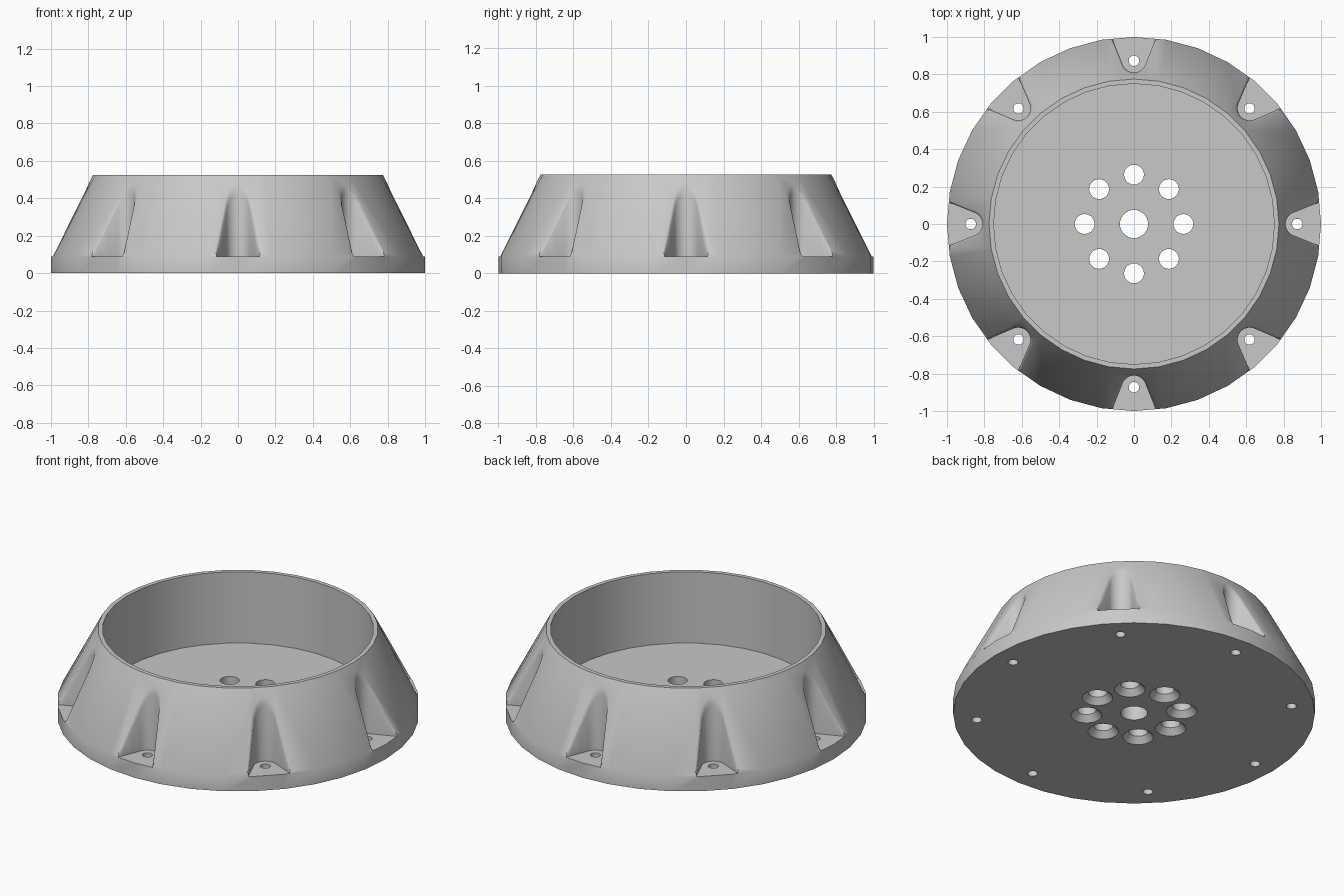
import bpy, bmesh, math
from mathutils import Matrix, Vector

cube = bpy.data.objects.get("Cube")
if cube:
    bpy.data.objects.remove(cube, do_unlink=True)

FLOOR, TOP, R_BASE, R_TOP, R_IN = 0.09, 0.525, 1.0, 0.775, 0.75

grey = bpy.data.materials.new("plain_grey")
grey.use_nodes = True
colour = (0.58, 0.58, 0.58, 1)
grey.diffuse_color = colour
grey.node_tree.nodes["Principled BSDF"].inputs["Base Color"].default_value = colour


def loft(bm, rings):
    """Skin a stack of equal point rings and cap both ends."""
    loops = [[bm.verts.new(p) for p in ring] for ring in rings]
    for a, b in zip(loops, loops[1:]):
        for i in range(len(a)):
            j = (i + 1) % len(a)
            bm.faces.new((a[i], a[j], b[j], b[i]))
    bm.faces.new(list(reversed(loops[0])))
    bm.faces.new(loops[-1])


def lathe(bm, profile, sides, centre=(0, 0)):
    turns = [math.tau * i / sides for i in range(sides)]
    loft(bm, [[Vector((centre[0] + r * math.cos(t), centre[1] + r * math.sin(t), z))
               for t in turns] for r, z in profile])


def finish(bm, name):
    bmesh.ops.recalc_face_normals(bm, faces=bm.faces)
    mesh = bpy.data.meshes.new(name)
    bm.to_mesh(mesh)
    bm.free()
    mesh.materials.append(grey)
    obj = bpy.data.objects.new(name, mesh)
    bpy.context.collection.objects.link(obj)
    return obj


def pocket_ring(offset, height):
    """Rounded, outward-flaring outline; height(r, i) gives z."""
    t, mid, a = 0.38, 0.875, 0.065 + offset
    side = [(mid + d * math.cos(t) - a * math.sin(t), d * math.sin(t) + a * math.cos(t))
            for d in (0.25, 0.14, 0.1, 0.05)]
    start, steps = math.pi / 2 + t, 14
    arc = []
    for i in range(steps + 1):
        ang = start + (math.tau - 2 * start) * i / steps
        arc.append((mid + a * math.cos(ang), a * math.sin(ang)))
    outline = side + arc + [(x, -y) for x, y in reversed(side)]
    return [Vector((x, y, height(math.hypot(x, y)))) for x, y in outline]


def cone_z(r):
    return TOP - (r - R_TOP) * (TOP - FLOOR) / (R_BASE - R_TOP)


# Tapered housing with an open cavity
bm = bmesh.new()
lathe(bm, [(R_BASE, 0), (R_BASE, FLOOR), (R_TOP, TOP), (R_IN, TOP), (R_IN, FLOOR)], 36)
housing = finish(bm, "housing")

# Eight bolt pockets with rounded lips
rings = [pocket_ring(0, lambda r: FLOOR)]
for k, (offset, rise) in enumerate([(0, -0.03), (0.005, -0.01), (0.014, 0), (0.03, 0.012)]):
    low = FLOOR + 0.004 * (k + 1)
    rings.append(pocket_ring(offset, lambda r: max(low, cone_z(r) + rise)))
rings.append(pocket_ring(0.03, lambda r: 0.7))
bm = bmesh.new()
for i in range(8):
    turn = Matrix.Rotation(i * math.pi / 4, 3, 'Z')
    loft(bm, [[turn @ p for p in ring] for ring in rings])
pockets = finish(bm, "pocket_cutter")

# Centre hole, countersunk ring of holes and pocket bolt holes
bm = bmesh.new()
lathe(bm, [(0.075, -0.1), (0.075, 0.2)], 32)
for i in range(8):
    c, s = math.cos(i * math.pi / 4), math.sin(i * math.pi / 4)
    lathe(bm, [(0.085, -0.1), (0.085, 0), (0.053, 0.035), (0.053, 0.2)], 28,
          (0.264 * c, 0.264 * s))
    lathe(bm, [(0.028, -0.1), (0.028, 0.2)], 20, (0.873 * c, 0.873 * s))
holes = finish(bm, "hole_cutter")

# Cut and remove the cutters
bpy.ops.object.select_all(action='DESELECT')
housing.select_set(True)
bpy.context.view_layer.objects.active = housing
for cutter in (pockets, holes):
    cutter.hide_render = True
    mod = housing.modifiers.new(cutter.name, 'BOOLEAN')
    mod.operation = 'DIFFERENCE'
    mod.solver = 'EXACT'
    mod.object = cutter
    bpy.ops.object.modifier_apply(modifier=mod.name)
    bpy.data.objects.remove(cutter, do_unlink=True)

bpy.ops.object.shade_smooth_by_angle(angle=math.radians(32))
